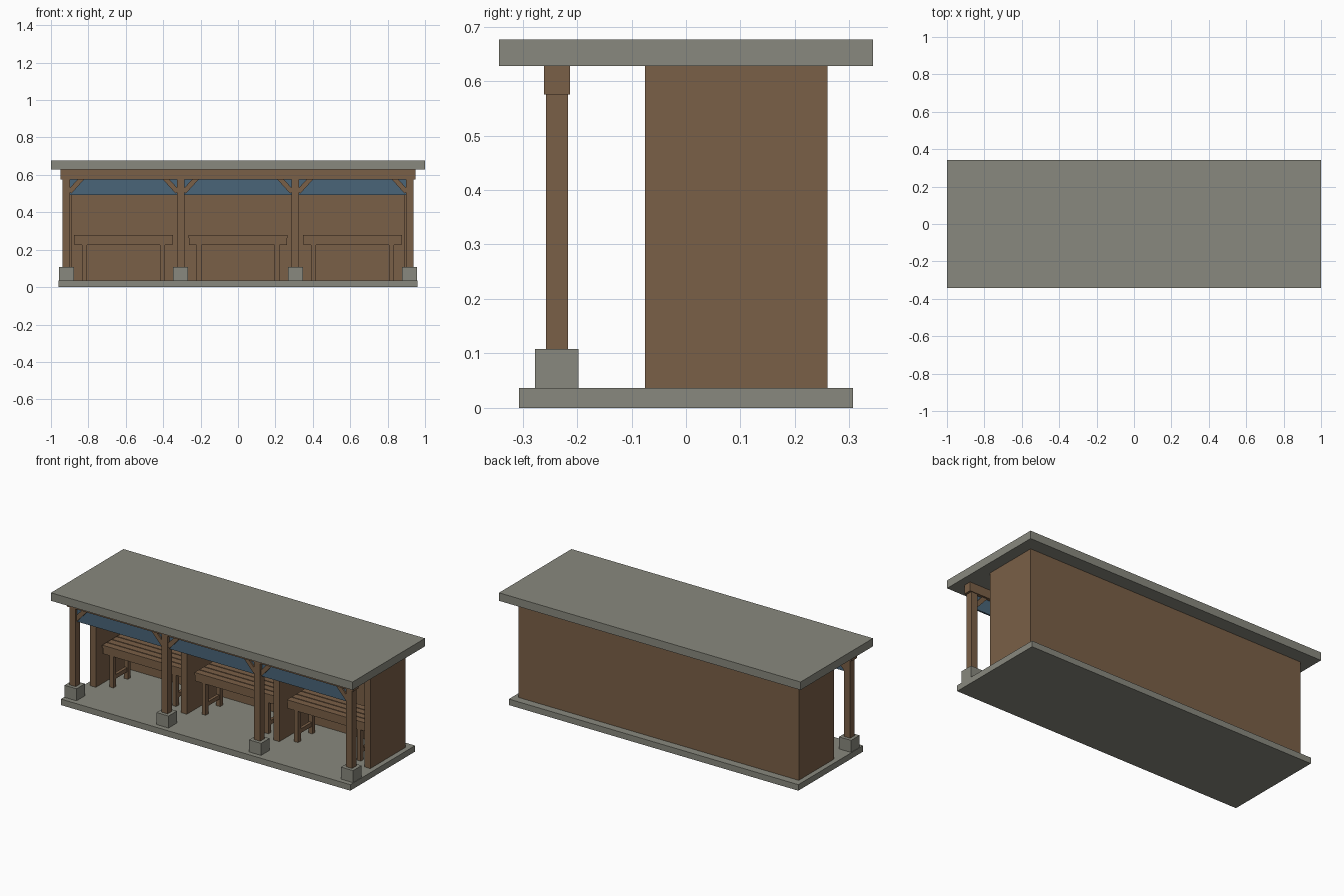
import bpy, bmesh, math
from mathutils import Matrix

if "Cube" in bpy.data.objects:
    bpy.data.objects.remove(bpy.data.objects["Cube"])


def material(name, rgb):
    m = bpy.data.materials.new(name)
    m.diffuse_color = (*rgb, 1)
    m.use_nodes = True
    m.node_tree.nodes["Principled BSDF"].inputs["Base Color"].default_value = m.diffuse_color
    return m


STONE = material("grey stone", (0.25, 0.25, 0.21))
WOOD = material("brown wood", (0.195, 0.116, 0.063))
BLUE = material("blue panel", (0.068, 0.13, 0.19))


def box(name, mat, x, y, z, tilt=0):
    """Box from (min, max) ranges, optionally tilted about its own y axis."""
    size = [b - a for a, b in (x, y, z)]
    mid = [(a + b) / 2 for a, b in (x, y, z)]
    mesh = bpy.data.meshes.new(name)
    bm = bmesh.new()
    bmesh.ops.create_cube(bm, size=1, matrix=Matrix.Rotation(tilt, 4, 'Y') @ Matrix.Diagonal((*size, 1)))
    bm.to_mesh(mesh)
    bm.free()
    mesh.materials.append(mat)
    ob = bpy.data.objects.new(name, mesh)
    ob.location = mid
    bpy.context.collection.objects.link(ob)
    return ob


def around(c, half):
    return (c - half, c + half)


FLOOR, TOP, BEAM = 0.036, 0.628, 0.575
POST_Y = -0.237

# floor slab, roof slab and front beam
box("floor_slab", STONE, (-0.96, 0.96), (-0.307, 0.307), (0, FLOOR))
box("roof_slab", STONE, (-1, 1), (-0.343, 0.343), (TOP, 0.676))
box("front_beam", WOOD, (-0.95, 0.95), around(POST_Y, 0.024), (BEAM, TOP))

# back wall, end walls and partitions
box("back_wall", WOOD, (-0.93, 0.93), (0.22, 0.26), (FLOOR, TOP))
for x in (-0.91, -0.307, 0.307, 0.91):
    box("side_wall", WOOD, around(x, 0.02), (-0.075, 0.22), (FLOOR, TOP))

# posts on stone footings
for x in (-0.917, -0.307, 0.307, 0.917):
    box("post", WOOD, around(x, 0.02), around(POST_Y, 0.02), (0.1, BEAM))
    box("post_footing", STONE, around(x, 0.04), around(POST_Y, 0.04), (FLOOR, 0.108))

for cx in (-0.612, 0, 0.612):
    # hanging panel between posts, with corner braces
    box("hanging_panel", BLUE, around(cx, 0.285), around(POST_Y, 0.005), (0.492, BEAM))
    for s in (-1, 1):
        box("corner_brace", WOOD, around(cx + s * 0.255, 0.05), around(POST_Y, 0.014),
            around(0.546, 0.013), tilt=s * math.radians(48))

    # bench: slats, aprons, legs and stretchers
    for i in range(4):
        y = -0.035 + i * 0.046
        box("bench_slat", WOOD, around(cx, 0.264), (y, y + 0.04), (0.262, 0.278))
    for y in (-0.02, 0.128):
        box("bench_apron", WOOD, around(cx, 0.262), around(y, 0.011), (0.225, 0.262))
    for s in (-1, 1):
        lx = cx + s * 0.208
        for y in (-0.014, 0.122):
            box("bench_leg", WOOD, around(lx, 0.013), around(y, 0.013), (FLOOR, 0.262))
        box("bench_stretcher", WOOD, around(lx, 0.009), (-0.014, 0.122), (0.08, 0.105))
        box("bench_cross_rail", WOOD, around(lx, 0.011), (-0.014, 0.122), (0.235, 0.262))
